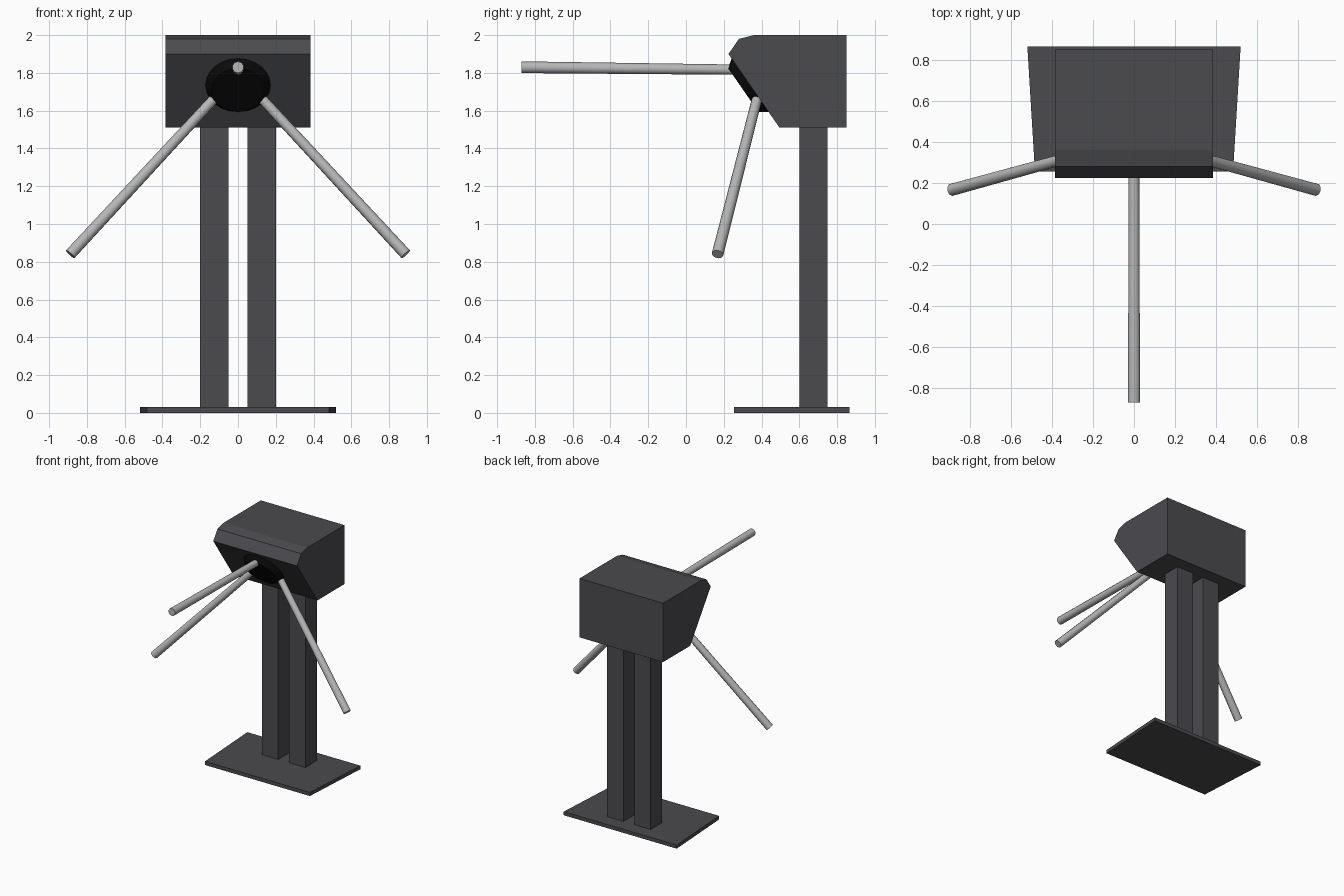
import bpy, bmesh, math
from mathutils import Vector

if "Cube" in bpy.data.objects:
    bpy.data.objects.remove(bpy.data.objects["Cube"])


def material(name, rgb):
    m = bpy.data.materials.new(name)
    m.diffuse_color = (*rgb, 1)
    m.use_nodes = True
    m.node_tree.nodes["Principled BSDF"].inputs["Base Color"].default_value = m.diffuse_color
    return m


CHARCOAL = material("charcoal_metal", (0.070, 0.068, 0.076))
BLACK = material("black_hub", (0.003, 0.003, 0.003))
SILVER = material("silver_metal", (0.47, 0.47, 0.47))


def add_object(name, bm, mat):
    bmesh.ops.recalc_face_normals(bm, faces=bm.faces)
    me = bpy.data.meshes.new(name)
    bm.to_mesh(me)
    bm.free()
    me.materials.append(mat)
    ob = bpy.data.objects.new(name, me)
    bpy.context.collection.objects.link(ob)
    return ob


def extrude(name, points, offset, mat):
    """Solid made by extruding a closed outline along an offset."""
    bm = bmesh.new()
    face = bm.faces.new([bm.verts.new(p) for p in points])
    geom = bmesh.ops.extrude_face_region(bm, geom=[face])["geom"]
    verts = [g for g in geom if isinstance(g, bmesh.types.BMVert)]
    bmesh.ops.translate(bm, verts=verts, vec=offset)
    return add_object(name, bm, mat)


def rod(name, start, end, r1, r2, sides, mat, smooth):
    """Tapered cylinder between two points."""
    start, end = Vector(start), Vector(end)
    d = end - start
    bm = bmesh.new()
    bmesh.ops.create_cone(bm, cap_ends=True, segments=sides,
                          radius1=r1, radius2=r2, depth=d.length)
    ob = add_object(name, bm, mat)
    ob.rotation_mode = 'QUATERNION'
    ob.rotation_quaternion = d.to_track_quat('Z', 'Y')
    ob.location = (start + end) / 2
    if smooth:
        bpy.ops.object.select_all(action='DESELECT')
        ob.select_set(True)
        bpy.context.view_layer.objects.active = ob
        bpy.ops.object.shade_smooth_by_angle(angle=math.radians(50))
    return ob


# Floor plate, slightly wider at the back
extrude("floor_plate",
        [(-0.52, 0.865, 0), (0.52, 0.865, 0), (0.483, 0.255, 0), (-0.483, 0.255, 0)],
        (0, 0, 0.03), CHARCOAL)

# Twin square posts
for side, x in (("left", -0.20), ("right", 0.05)):
    extrude(side + "_post",
            [(x, 0.60, 0.03), (x + 0.15, 0.60, 0.03),
             (x + 0.15, 0.75, 0.03), (x, 0.75, 0.03)],
            (0, 0, 1.48), CHARCOAL)

# Head housing with chamfered top edge and sloping front
profile = [(0.85, 1.51), (0.85, 2.0), (0.36, 2.0), (0.28, 1.98), (0.225, 1.90), (0.495, 1.51)]
extrude("head_housing", [(-0.385, y, z) for y, z in profile], (0.77, 0, 0), CHARCOAL)

# Rotating hub on the sloping face
normal = Vector((0, -0.822, -0.57))
hub_base = Vector((0, 0.34, 1.735))
rod("hub", hub_base - normal * 0.01, hub_base + normal * 0.045, 0.18, 0.14, 24, BLACK, False)

# Three barrier arms
rod("front_arm", (0, 0.28, 1.817), (0, -0.87, 1.83), 0.027, 0.031, 10, SILVER, True)
for side, s in (("left", -1), ("right", 1)):
    rod(side + "_arm", (s * 0.12, 0.378, 1.67), (s * 0.888, 0.167, 0.84),
        0.027, 0.031, 10, SILVER, True)
